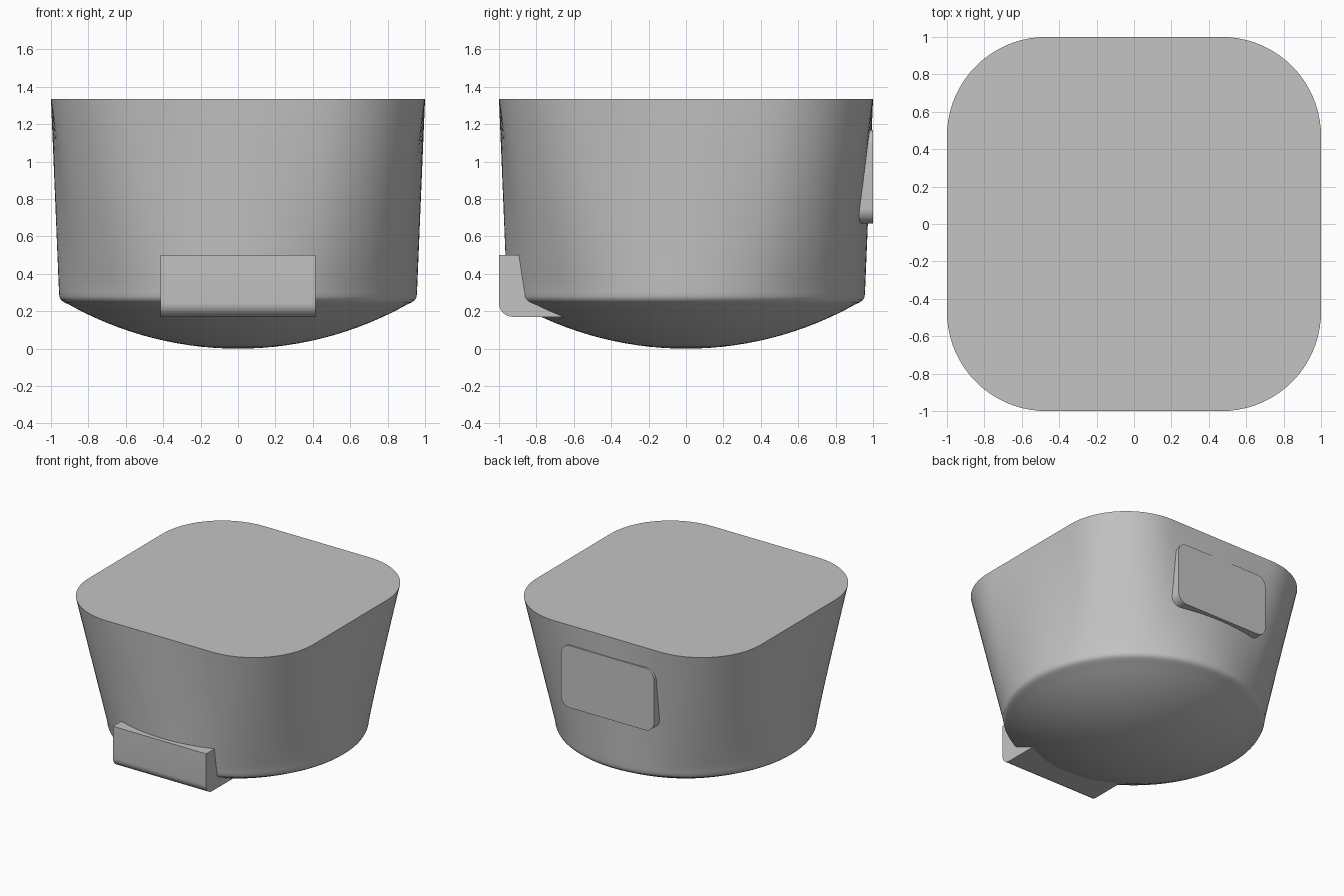
import bpy, bmesh
from math import cos, sin, sqrt, pi, atan2

cube = bpy.data.objects.get("Cube")
if cube:
    bpy.data.objects.remove(cube, do_unlink=True)

grey = bpy.data.materials.new("plain_grey")
grey.use_nodes = True
colour = (0.55, 0.55, 0.55, 1)
grey.diffuse_color = colour
grey.node_tree.nodes["Principled BSDF"].inputs["Base Color"].default_value = colour

SIDES = 160
HEIGHT = 1.335
CORNER = 0.53      # corner radius of the square rim
DOME = 1.85        # sphere radius of the underside


def finish(bm, name):
    bmesh.ops.recalc_face_normals(bm, faces=bm.faces)
    mesh = bpy.data.meshes.new(name)
    bm.to_mesh(mesh)
    bm.free()
    mesh.materials.append(grey)
    obj = bpy.data.objects.new(name, mesh)
    bpy.context.collection.objects.link(obj)
    bpy.ops.object.select_all(action="DESELECT")
    obj.select_set(True)
    bpy.context.view_layer.objects.active = obj
    bpy.ops.object.shade_smooth_by_angle(angle=pi / 6)
    return obj


def rim_radius(a):
    """Distance from centre to the rounded square rim at angle a."""
    x, y = abs(cos(a)), abs(sin(a))
    x, y = max(x, y), min(x, y)
    c = 1 - CORNER
    if y / x <= c:
        return 1 / x
    along = c * (x + y)
    return along + sqrt(along * along - 2 * c * c + CORNER * CORNER)


def arc(cx, cy, r, start, steps=8):
    """Quarter turn, counter-clockwise."""
    return [(cx + r * cos(start + pi / 2 * i / steps),
             cy + r * sin(start + pi / 2 * i / steps)) for i in range(steps + 1)]


def prism(name, points, place, lo, hi):
    """Extrude a closed profile between lo and hi."""
    bm = bmesh.new()
    ends = [[bm.verts.new(place(u, v, w)) for u, v in points] for w in (lo, hi)]
    for end in ends:
        bm.faces.new(end)
    n = len(points)
    for i in range(n):
        j = (i + 1) % n
        bm.faces.new((ends[0][i], ends[0][j], ends[1][j], ends[1][i]))
    return finish(bm, name)


# Body: domed underside, rounded edge, then a round-to-square wall
bm = bmesh.new()
levels = []        # radius, height, blend towards the square rim
for i in range(1, 15):
    r = 0.905 * i / 14
    levels.append((r, DOME - sqrt(DOME * DOME - r * r), 0))
levels += [(0.93, 0.248, 0), (0.947, 0.261, 0), (0.955, 0.278, 0)]
base_r, base_z = 0.957, 0.30
for i in range(17):
    t = i / 16
    levels.append((base_r, base_z + (HEIGHT - base_z) * t, t))

rings = []
for r, z, t in levels:
    ring = []
    for k in range(SIDES):
        a = 2 * pi * k / SIDES
        d = r * (1 - t) + rim_radius(a) * t
        ring.append(bm.verts.new((d * cos(a), d * sin(a), z)))
    rings.append(ring)
pole = bm.verts.new((0, 0, 0))
for k in range(SIDES):
    j = (k + 1) % SIDES
    bm.faces.new((pole, rings[0][j], rings[0][k]))
    for low, high in zip(rings, rings[1:]):
        bm.faces.new((low[k], low[j], high[j], high[k]))
bm.faces.new(rings[-1])
finish(bm, "body")

# Front ledge: side profile (y, z) with a rounded lower front edge
ledge = [(-0.6, 0.17), (-0.6, 0.5), (-1, 0.5)] + arc(-0.925, 0.245, 0.075, pi)
prism("front_ledge", ledge, lambda u, v, w: (w, u, v), -0.415, 0.415)

# Back pad: rounded rectangle (x, z) pushed out of the wall
pad = []
for sx, z, start in ((1, 1.09, 0), (-1, 1.09, pi / 2),
                     (-1, 0.75, pi), (1, 0.75, 3 * pi / 2)):
    pad += arc(sx * 0.335, z, 0.08, start)
prism("back_pad", pad, lambda u, v, w: (u, w, v), 0.75, 1.0)
